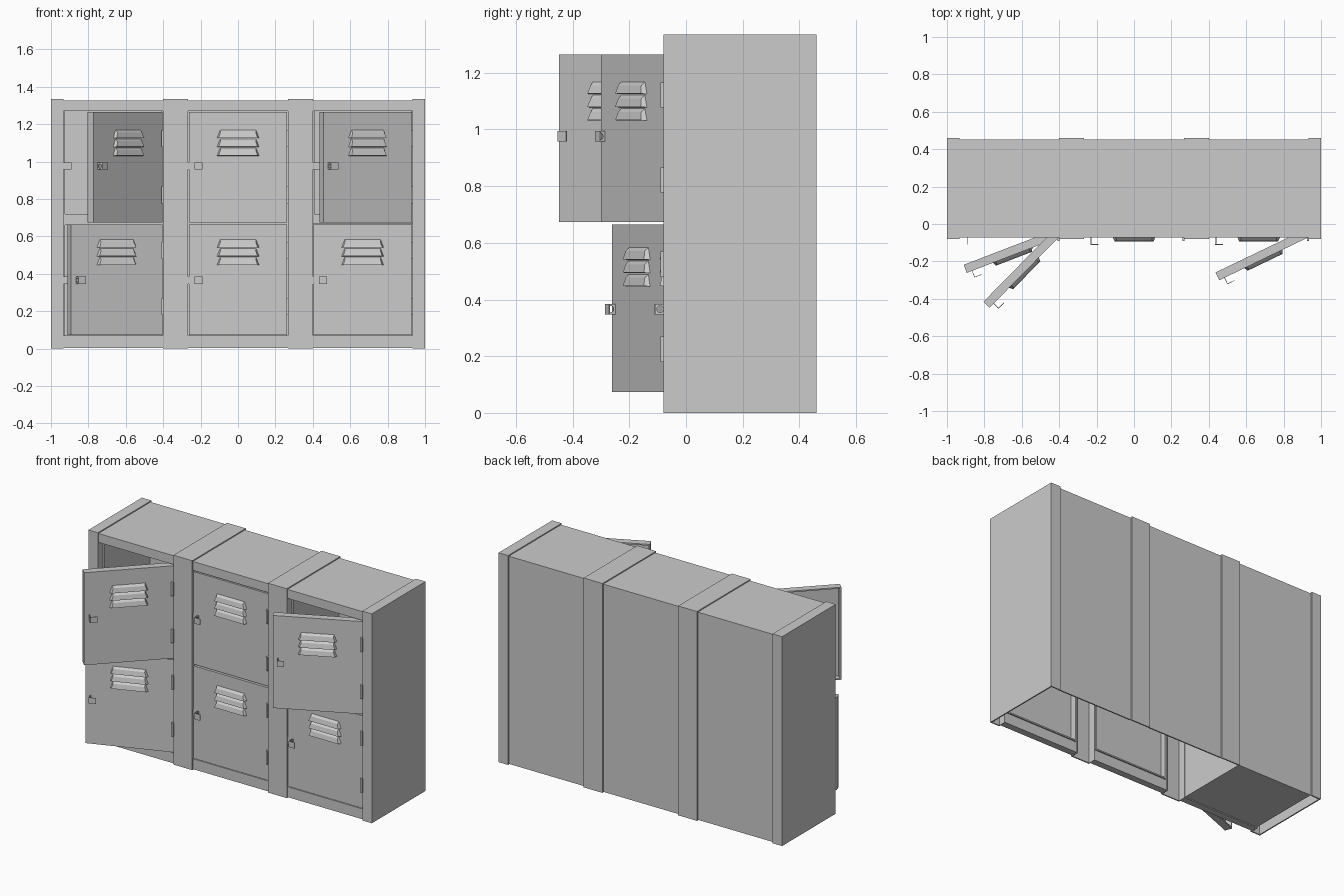
import bpy, bmesh, math

if "Cube" in bpy.data.objects:
    bpy.data.objects.remove(bpy.data.objects["Cube"])

def add_mesh(name, verts, faces, loc=(0, 0, 0), rot=0.0):
    me = bpy.data.meshes.new(name)
    me.from_pydata(verts, [], faces)
    bm = bmesh.new()
    bm.from_mesh(me)
    bmesh.ops.recalc_face_normals(bm, faces=bm.faces)
    bm.to_mesh(me)
    bm.free()
    ob = bpy.data.objects.new(name, me)
    ob.location = loc
    ob.rotation_euler.z = rot
    bpy.context.collection.objects.link(ob)
    return ob

def box(name, x0, x1, y0, y1, z0, z1, loc=(0, 0, 0), rot=0.0):
    v = [(x, y, z) for x in (x0, x1) for y in (y0, y1) for z in (z0, z1)]
    f = [(0, 1, 3, 2), (4, 6, 7, 5), (0, 4, 5, 1), (2, 3, 7, 6), (0, 2, 6, 4), (1, 5, 7, 3)]
    return add_mesh(name, v, f, loc, rot)

FRONT, BACK, TOP, T = -0.08, 0.46, 1.335, 0.008
BAYS = [(-0.933, -0.4), (-0.267, 0.267), (0.4, 0.933)]
POSTS = [(-1, -0.933), (-0.4, -0.267), (0.267, 0.4), (0.933, 1)]

# raised bands wrapping front, top and back; hollow and open underneath
for a, b in POSTS:
    box("post_front", a, b, FRONT, FRONT + T, 0, TOP)
    box("post_top", a, b, FRONT, BACK, TOP - T, TOP)
    box("post_back", a, b, BACK - T, BACK, 0, TOP)
    if a > -1:
        box("post_return", a, a + 0.005, FRONT, -0.025, 0, TOP - T)
    if b < 1:
        box("post_return", b - 0.005, b, FRONT, -0.025, 0, TOP - T)

# outer side walls
for s in (-1, 1):
    xs = sorted((s, s * (1 - T)))
    box("side_wall", xs[0], xs[1], FRONT, BACK, 0, TOP)

# top, back and rails of each bay, slightly set in from the bands
for a, b in BAYS:
    box("bay_top", a, b, FRONT + 0.007, BACK - 0.008, 1.318, 1.328)
    box("bay_back", a, b, BACK - 0.016, BACK - 0.008, 0.004, 1.328)
    box("top_rail", a, b, FRONT + 0.007, -0.03, 1.271, 1.32)
    box("bottom_rail", a, b, FRONT + 0.007, -0.03, 0.004, 0.07)

# open-fronted compartments behind the opened doors
def compartment(a, b, z0, z1):
    y0, y1 = -0.025, BACK - 0.017
    box("compartment_left", a, a + T, y0, y1, z0, z1)
    box("compartment_right", b - T, b, y0, y1, z0, z1)
    box("compartment_back", a, b, y1 - T, y1, z0, z1)
    box("compartment_floor", a, b, y0, y1, z0, z0 + T)
    box("compartment_ceiling", a, b, y0, y1, z1 - T, z1)

compartment(*BAYS[0], 0.006, 0.668)
compartment(*BAYS[0], 0.712, 1.316)
compartment(*BAYS[2], 0.712, 1.316)
for i in (0, 2):
    box("shelf_front", *BAYS[i], -0.025, -0.015, 0.668, 0.72)

W, D = 0.525, 0.046   # door width and depth

# door pan: closed front, folded rim, recessed back
def door_pan(z0, z1, loc, rot):
    ob = box("door", -W, 0, 0, D, z0, z1, loc, rot)
    bm = bmesh.new()
    bm.from_mesh(ob.data)
    back = max(bm.faces, key=lambda f: f.calc_center_median().y)
    bmesh.ops.inset_region(bm, faces=[back], thickness=0.012)
    inner = bmesh.ops.extrude_discrete_faces(bm, faces=[back])["faces"][0]
    bmesh.ops.translate(bm, verts=list(inner.verts), vec=(0, -D + 0.008, 0))
    bm.to_mesh(ob.data)
    bm.free()

# vent louver: sloped hood standing off the door face
def louver(zt, loc, rot):
    c, zb = -W / 2, zt - 0.043
    rows = [(0.113, 0, zb), (0.104, -0.02, zb + 0.002),
            (0.094, -0.013, zt - 0.012), (0.096, 0, zt)]
    v = [(c + s * w, y, z) for s in (-1, 1) for w, y, z in rows]
    f = [(0, 1, 2, 3), (4, 7, 6, 5)] + [(i, (i + 1) % 4, (i + 1) % 4 + 4, i + 4) for i in range(4)]
    add_mesh("vent_louver", v, f, loc, rot)

# square tab standing out from the front, with a round padlock hole
def tab(name, x, z, loc, rot):
    v, f, n = [], [], 16
    for i in range(n):
        a = 2 * math.pi * i / n
        c, s = math.cos(a), math.sin(a)
        k = 0.019 / max(abs(c), abs(s))
        v += [(x, -0.018 + c * k, z + s * k), (x, -0.018 + c * 0.012, z + s * 0.012)]
        j = (i + 1) % n
        f.append((2 * i, 2 * j, 2 * j + 1, 2 * i + 1))
    ob = add_mesh(name, v, f, loc, rot)
    m = ob.modifiers.new("thickness", "SOLIDIFY")
    m.thickness = 0.003
    m.offset = 0

# level: door bottom, door top, first louver top, latch height, hinge bottoms
LEVELS = [(0.074, 0.664, 0.583, 0.366, (0.18, 0.48)),
          (0.674, 1.264, 1.168, 0.976, (0.777, 1.077))]
OPEN = {(0, 0): 21, (0, 1): 45.5, (2, 1): 25.7}   # opening angles in degrees

for bi, (a, b) in enumerate(BAYS):
    for li, (z0, z1, zl, zh, hinges) in enumerate(LEVELS):
        rot = math.radians(OPEN.get((bi, li), 0))
        loc = (b - 0.004, FRONT + 0.007, 0)
        door_pan(z0, z1, loc, rot)
        for k in range(3):
            louver(zl - 0.047 * k, loc, rot)
        # angled latch on the door
        tab("latch_tab", -W + 0.031, zh, loc, rot)
        box("latch_plate", -W + 0.03, -W + 0.072, -0.038, -0.035, zh - 0.019, zh + 0.019, loc, rot)
        # fixed strike that the latch closes against
        tab("strike_tab", a + 0.042, zh, (0, FRONT + 0.007, 0), 0)
        box("strike_plate", a, a + 0.043, FRONT + 0.008, FRONT + 0.011, zh - 0.019, zh + 0.019)
        # hinge leaves
        for h in hinges:
            box("hinge", b - 0.008, b + 0.003, -0.09, -0.066, h, h + 0.089)
